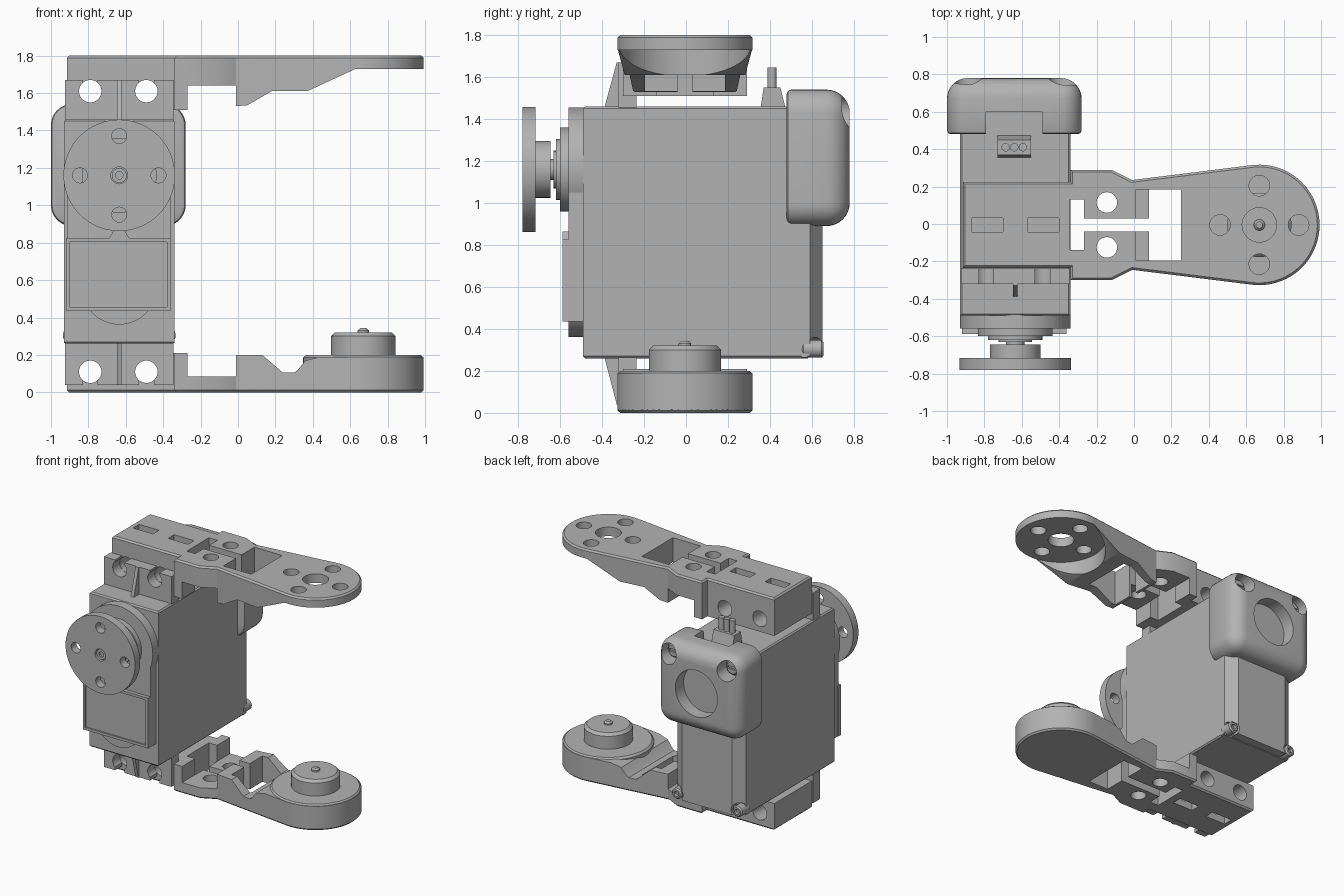
import bpy, bmesh, math
from mathutils import Vector

if "Cube" in bpy.data.objects:
    bpy.data.objects.remove(bpy.data.objects["Cube"])

grey = bpy.data.materials.new("plain grey")
grey.use_nodes = True
COLOR = (0.45, 0.45, 0.45, 1)
grey.diffuse_color = COLOR
grey.node_tree.nodes["Principled BSDF"].inputs["Base Color"].default_value = COLOR

CX = -0.635          # servo centre line
SHAFT_Z = 1.16       # output shaft height
TIP = (0.67, -0.005) # pivot of both arms


def place(axis, u, v, h):
    return {"x": (h, u, v), "y": (u, h, v), "z": (u, v, h)}[axis]


def finish(name, bm):
    bmesh.ops.recalc_face_normals(bm, faces=bm.faces)
    mesh = bpy.data.meshes.new(name)
    bm.to_mesh(mesh)
    bm.free()
    mesh.materials.append(grey)
    ob = bpy.data.objects.new(name, mesh)
    bpy.context.collection.objects.link(ob)
    smooth(ob)
    return ob


def smooth(ob):
    for p in ob.data.polygons:
        p.use_smooth = True
    ob.data.set_sharp_from_angle(angle=math.radians(30))


def prism(name, pts, axis, a, b, bevel=0):
    """Extrude a flat outline along an axis, optionally easing both rims."""
    bm = bmesh.new()
    low = [bm.verts.new(place(axis, u, v, a)) for u, v in pts]
    high = [bm.verts.new(place(axis, u, v, b)) for u, v in pts]
    bm.faces.new(low)
    bm.faces.new(high)
    n = len(pts)
    for i in range(n):
        j = (i + 1) % n
        bm.faces.new((low[i], low[j], high[j], high[i]))
    if bevel:
        bmesh.ops.recalc_face_normals(bm, faces=bm.faces)
        rims = [e for e in bm.edges if all(v in low for v in e.verts) or all(v in high for v in e.verts)]
        bmesh.ops.bevel(bm, geom=rims, offset=bevel, segments=1, affect="EDGES")
    return finish(name, bm)


def box(name, x0, x1, y0, y1, z0, z1, bevel=0):
    return prism(name, [(x0, y0), (x1, y0), (x1, y1), (x0, y1)], "z", z0, z1, bevel)


def circle(u, v, r, n=32):
    return [(u + r * math.cos(t * math.tau / n), v + r * math.sin(t * math.tau / n)) for t in range(n)]


def rod(name, u, v, r, axis, a, b, bevel=0):
    return prism(name, circle(u, v, r, 64 if r > 0.1 else 28), axis, a, b, bevel)


def boolean(ob, tools, op="DIFFERENCE"):
    for t in tools:
        t.hide_render = True
        m = ob.modifiers.new("cut", "BOOLEAN")
        m.operation, m.object, m.solver = op, t, "EXACT"
    bpy.context.view_layer.update()
    mesh = bpy.data.meshes.new_from_object(ob.evaluated_get(bpy.context.evaluated_depsgraph_get()))
    ob.modifiers.clear()
    ob.data = mesh
    for t in tools:
        bpy.data.objects.remove(t)
    smooth(ob)
    return ob


# Arm outline seen from above: mounting block, shoulder, round end
half = [(-0.915, 0.23), (-0.34, 0.23), (-0.34, 0.295), (-0.12, 0.295), (-0.01, 0.24)]
half += [(TIP[0] + 0.322 * math.cos(math.radians(a)), 0.322 * math.sin(math.radians(a)))
         for a in range(97, 0, -4)]
outline = [(x, y + TIP[1]) for x, y in half] + [(x, TIP[1] - y) for x, y in reversed(half)]


def arm(name, z0, z1, profile, window_x, hole_z, slot_z):
    ob = prism(name, outline, "z", z0, z1, 0.012)
    boolean(ob, [prism("side_profile", profile, "y", -1, 1)], "INTERSECT")
    y = TIP[1]
    cuts = [box("window", window_x, 0.25, y - 0.19, y + 0.19, -1, 3),
            box("cross_slot", -0.341, -0.268, y - 0.135, y + 0.135, -1, 3),
            box("long_slot", -0.28, window_x + 0.01, y - 0.035, y + 0.035, -1, 3)]
    for s in (-1, 1):
        cuts.append(rod("bolt", -0.145, y + s * 0.12, 0.055, "z", -1, 3))
        cuts.append(box("pocket", CX + s * 0.15 - 0.085, CX + s * 0.15 + 0.085,
                        y - 0.037, y + 0.037, slot_z - 0.1, slot_z + 0.1))
        cuts.append(rod("side_bolt", CX + s * 0.15 - 0.005, hole_z, 0.06, "y", -1, 1))
    return boolean(ob, cuts)


# Upper arm with thin drilled end
upper = arm("upper_arm", 1.3, 1.8,
            [(-1.2, 1.51), (-0.27, 1.51), (-0.27, 1.64), (-0.01, 1.64), (-0.01, 1.53), (0.05, 1.535),
             (0.18, 1.61), (0.37, 1.61), (0.63, 1.73), (1.2, 1.73), (1.2, 2), (-1.2, 2)], 0.01, 1.61, 1.8)
holes = [rod("pocket", *TIP, 0.314, "z", 1.4, 1.73), rod("centre", *TIP, 0.092, "z", 1, 2)]
for k in range(4):
    a = k * math.pi / 2
    holes.append(rod("hole", TIP[0] + 0.21 * math.cos(a), TIP[1] + 0.21 * math.sin(a), 0.055, "z", 1, 2))
boolean(upper, holes)

# Lower arm with raised idler pivot
arm("lower_arm", 0, 0.5,
    [(-1.2, -0.2), (1.2, -0.2), (1.2, 0.19), (0.44, 0.19), (0.36, 0.17), (0.32, 0.12), (0.3, 0.105),
     (0.24, 0.105), (0.13, 0.2), (-0.01, 0.2), (-0.01, 0.085), (-0.27, 0.085), (-0.27, 0.21), (-1.2, 0.21)],
    0.08, 0.11, 0)
rod("idler_disc", *TIP, 0.322, "z", 0.001, 0.2, 0.014)
rod("idler_boss", *TIP, 0.172, "z", 0.15, 0.32, 0.02)
rod("idler_pin", *TIP, 0.03, "z", 0.3, 0.343, 0.012)

# Servo case
box("servo_case", -0.93, -0.34, -0.49, 0.59, 0.26, 1.46, 0.01)

# Rear lower panel with chamfered sides and corner screws
panel = prism("rear_panel", [(-0.93, 0.55), (-0.34, 0.55), (-0.34, 0.59), (-0.42, 0.65), (-0.85, 0.65), (-0.93, 0.59)],
              "z", 0.265, 1.0)
boolean(panel, [rod("notch", CX + s * 0.26, 0.305, 0.055, "y", 0.58, 0.8) for s in (-1, 1)])
for side, s in (("left", 1), ("right", -1)):
    screw = rod(side + "_case_screw", CX + s * 0.26, 0.305, 0.042, "y", 0.55, 0.655, 0.01)
    boolean(screw, [rod("socket", CX + s * 0.26, 0.305, 0.02, "y", 0.63, 0.7)])

# Rounded rear motor cover
bm = bmesh.new()
bmesh.ops.create_cube(bm, size=1)
bmesh.ops.scale(bm, vec=(0.72, 0.3, 0.65), verts=bm.verts)
bmesh.ops.translate(bm, vec=(-0.64, 0.63, 1.215), verts=bm.verts)
edges = [e for e in bm.edges if any(v.co.y > 0.6 for v in e.verts)]
bmesh.ops.bevel(bm, geom=edges, offset=0.11, segments=8, profile=0.5, affect="EDGES")
front_rim = [e for e in bm.edges if all(v.co.y < 0.49 for v in e.verts)]
bmesh.ops.bevel(bm, geom=front_rim, offset=0.02, segments=2, profile=0.5, affect="EDGES")
cover = finish("motor_cover", bm)
cuts = [rod("recess", CX, 1.2, 0.18, "y", 0.68, 1),
        box("plug_notch", -0.79, -0.49, 0.3, 0.6, 1.461, 1.7)]
cuts += [rod("screw_recess", CX + s * 0.25, 1.435, 0.075, "y", 0.66, 1) for s in (-1, 1)]
boolean(cover, cuts)
for side, s in (("left", 1), ("right", -1)):
    screw = rod(side + "_cover_screw", CX + s * 0.25, 1.435, 0.055, "y", 0.6, 0.7, 0.01)
    boolean(screw, [box("drive_slot", CX + s * 0.25 - 0.04, CX + s * 0.25 + 0.04, 0.685, 0.8, 1.425, 1.445)])

# Cable plug and pins
prism("plug", [(0.355, 1.45), (0.475, 1.45), (0.45, 1.55), (0.37, 1.55)], "x", -0.73, -0.55)
for i in range(3):
    rod(f"plug_pin_{i + 1}", -0.64 + (i - 1) * 0.046, 0.41, 0.022, "z", 1.5, 1.645)

# Mounting flanges with open bolt slots and a stiffening rib
for name, root, end, bolt in (("upper", 1.45, 1.67, 1.61), ("lower", 0.27, 0.04, 0.11)):
    flange = box(name + "_flange", -0.925, -0.345, -0.322, -0.237, min(root, end), max(root, end))
    cuts = []
    for s in (-1, 1):
        x = CX + s * 0.15 - 0.005
        cuts.append(rod("bolt", x, bolt, 0.06, "y", -1, 1))
        far = end + (0.1 if end > root else -0.1)
        cuts.append(box("slot", x - 0.04, x + 0.04, -1, 1, min(bolt, far), max(bolt, far)))
    boolean(flange, cuts)
    prism(name + "_rib", [(-0.39, root), (-0.3, root), (-0.3, end), (-0.33, end)], "x", CX - 0.013, CX + 0.013)

# Front gearbox plate
rod("gear_plate", CX, SHAFT_Z, 0.296, "y", -0.56, -0.48)
rod("lower_plate", CX, 0.56, 0.198, "y", -0.56, -0.48)
box("plate_bridge", -0.915, -0.36, -0.56, -0.48, 0.435, 1.1)
label = box("label_plate", -0.92, -0.36, -0.588, -0.55, 0.435, 0.825)
boolean(label, [box("label_inset", -0.9, -0.38, -0.7, -0.578, 0.455, 0.805)])
prism("label_tab", [(-0.69, 0.82), (-0.58, 0.82), (-0.605, 0.865), (-0.665, 0.865)], "y", -0.588, -0.55)

# Output shaft stack
for name, r, y0, y1 in (("gear_ring", 0.2, -0.6, -0.55), ("bearing", 0.145, -0.62, -0.59),
                        ("shaft_collar", 0.09, -0.632, -0.61), ("shaft", 0.05, -0.66, -0.61)):
    rod(name, CX, SHAFT_Z, r, "y", y0, y1)
rod("horn_hub", CX, SHAFT_Z, 0.135, "y", -0.73, -0.645)
horn = rod("horn_disc", CX, SHAFT_Z, 0.298, "y", -0.78, -0.717)
cuts = [rod("centre", CX, SHAFT_Z, 0.045, "y", -1, -0.75)]
for k in range(4):
    a = k * math.pi / 2
    cuts.append(rod("hole", CX + 0.21 * math.cos(a), SHAFT_Z + 0.21 * math.sin(a), 0.04, "y", -1, -0.6))
boolean(horn, cuts)
screw = rod("horn_screw", CX, SHAFT_Z, 0.04, "y", -0.768, -0.74)
boolean(screw, [rod("socket", CX, SHAFT_Z, 0.02, "y", -0.8, -0.755)])
